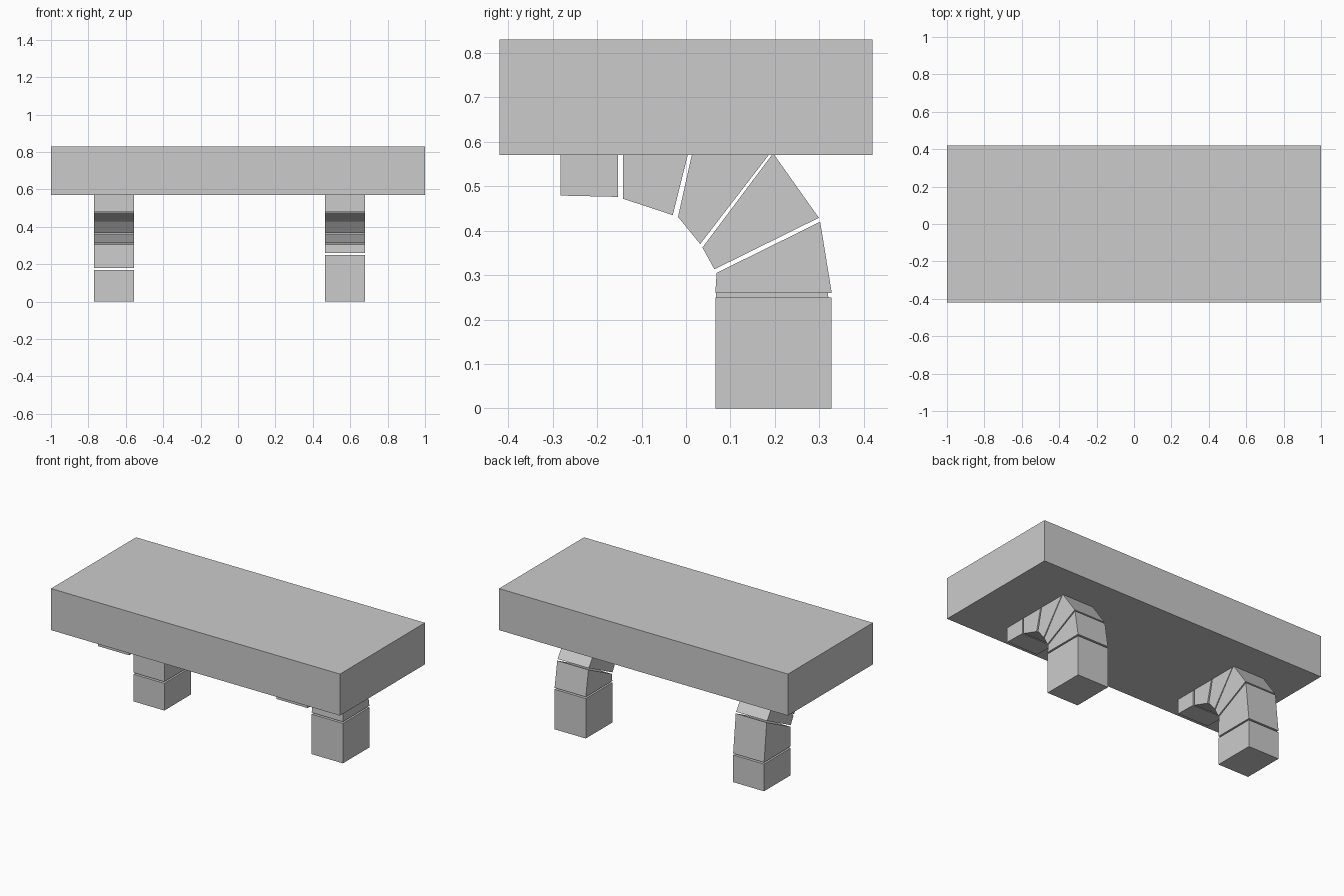
import bpy, bmesh

if "Cube" in bpy.data.objects:
    bpy.data.objects.remove(bpy.data.objects["Cube"])


def prism(name, profile, x0, x1):
    """Extrude a (y, z) profile along x."""
    bm = bmesh.new()
    face = bm.faces.new([bm.verts.new((x0, y, z)) for y, z in profile])
    ext = bmesh.ops.extrude_face_region(bm, geom=[face])
    moved = [v for v in ext["geom"] if isinstance(v, bmesh.types.BMVert)]
    bmesh.ops.translate(bm, verts=moved, vec=(x1 - x0, 0, 0))
    bmesh.ops.recalc_face_normals(bm, faces=bm.faces)
    mesh = bpy.data.meshes.new(name)
    bm.to_mesh(mesh)
    bm.free()
    obj = bpy.data.objects.new(name, mesh)
    bpy.context.collection.objects.link(obj)
    return obj


def rect(y0, y1, z0, z1):
    return [(y0, z0), (y1, z0), (y1, z1), (y0, z1)]


SEAT_Z = 0.57   # underside of the slab
GAP = 0.01      # open joint between stones
FRONT, BACK = 0.066, 0.328

# Stone slab
prism("seat_slab", rect(-0.42, 0.42, SEAT_Z, 0.83), -1.0, 1.0)

# Wedge stones of the half arch, shared by both legs
WEDGES = [
    [(-0.283, SEAT_Z), (-0.283, 0.479), (-0.153, 0.476), (-0.153, SEAT_Z)],
    [(-0.142, SEAT_Z), (-0.142, 0.472), (-0.030, 0.435), (0.004, SEAT_Z)],
    [(0.013, SEAT_Z), (-0.018, 0.431), (0.032, 0.370), (0.186, SEAT_Z)],
    [(0.193, SEAT_Z), (0.037, 0.362), (0.064, 0.313), (0.299, 0.429), (0.199, SEAT_Z)],
]

# Legs: the bottom joint sits at a different height on each side
for side, x0, x1, foot_top in (("left", -0.77, -0.556, 0.17), ("right", 0.464, 0.68, 0.25)):
    for i, profile in enumerate(WEDGES, 1):
        prism(f"{side}_arch_stone_{i}", profile, x0, x1)
    # Springer stone meets the top of the foot block
    base = foot_top + GAP
    prism(f"{side}_springer_stone",
          [(0.302, 0.420), (0.069, 0.305), (FRONT, base), (BACK, base)], x0, x1)
    prism(f"{side}_foot_block", rect(FRONT, BACK, 0.0, foot_top), x0, x1)
